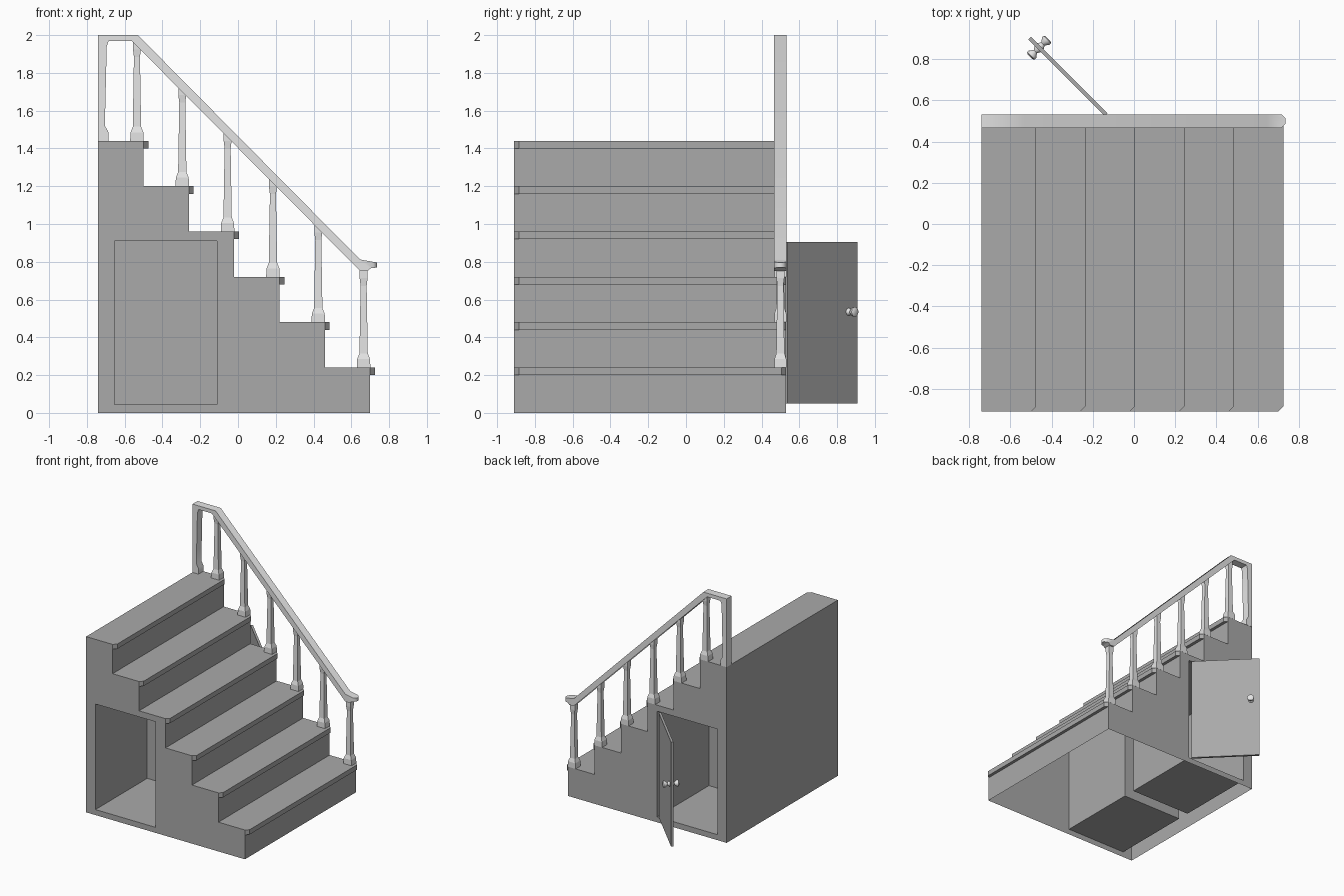
import bpy, bmesh, math
from mathutils import Matrix, Vector

if "Cube" in bpy.data.objects:
    bpy.data.objects.remove(bpy.data.objects["Cube"])


def make_material(name, value):
    mat = bpy.data.materials.new(name)
    mat.use_nodes = True
    colour = (value, value, value, 1)
    mat.diffuse_color = colour
    mat.node_tree.nodes["Principled BSDF"].inputs["Base Color"].default_value = colour
    return mat


stair_grey = make_material("stair grey", 0.40)
rail_grey = make_material("light rail grey", 0.78)


def finish(name, bm, mat):
    bmesh.ops.recalc_face_normals(bm, faces=bm.faces[:])
    mesh = bpy.data.meshes.new(name)
    bm.to_mesh(mesh)
    bm.free()
    mesh.materials.append(mat)
    obj = bpy.data.objects.new(name, mesh)
    bpy.context.collection.objects.link(obj)
    return obj


def prism(points, depth):
    """Closed solid: a 3D outline swept along depth."""
    bm = bmesh.new()
    face = bm.faces.new([bm.verts.new(p) for p in points])
    ext = bmesh.ops.extrude_face_region(bm, geom=[face], use_keep_orig=True)
    moved = [g for g in ext["geom"] if isinstance(g, bmesh.types.BMVert)]
    bmesh.ops.translate(bm, verts=moved, vec=depth)
    return bm


def box(lo, hi):
    outline = [(lo[0], lo[1], lo[2]), (hi[0], lo[1], lo[2]),
               (hi[0], hi[1], lo[2]), (lo[0], hi[1], lo[2])]
    return prism(outline, (0, 0, hi[2] - lo[2]))


STEPS, RUN = 6, 0.24
LEFT, FRONT, BACK = -0.74, -0.91, 0.53
risers = [(LEFT + RUN * (STEPS - i), RUN * (i + 1)) for i in range(STEPS)]

# Stepped body
outline = [(LEFT, FRONT, 0), (risers[0][0], FRONT, 0)]
for i, (x, z) in enumerate(risers):
    outline += [(x, FRONT, z), (x - RUN, FRONT, z)]
body = finish("stair_body", prism(outline, (0, BACK - FRONT, 0)), stair_grey)

# Cupboards cut into both sides
for name, y0, y1 in (("front", FRONT - 0.1, -0.24), ("back", -0.14, BACK + 0.1)):
    cutter = finish(name + "_cupboard_cutter", box((-0.655, y0, 0.045), (-0.11, y1, 0.91)), stair_grey)
    cutter.hide_render = True
    cut = body.modifiers.new(name + " cupboard", 'BOOLEAN')
    cut.object, cut.operation, cut.solver = cutter, 'DIFFERENCE', 'EXACT'
bpy.context.view_layer.update()
carved = bpy.data.meshes.new_from_object(body.evaluated_get(bpy.context.evaluated_depsgraph_get()))
body.modifiers.clear()
body.data = carved
for obj in [o for o in bpy.data.objects if o.name.endswith("_cutter")]:
    bpy.data.objects.remove(obj)

# Open underside
bm = bmesh.new()
bm.from_mesh(carved)
under = [f for f in bm.faces if all(v.co.z < 0.001 for v in f.verts)]
bmesh.ops.delete(bm, geom=under, context='FACES')
bm.to_mesh(carved)
bm.free()

# Tread nosings with clipped corners
LIP = 0.025
for i, (x, z) in enumerate(risers):
    lip = [(x, FRONT, z), (x + LIP, FRONT + LIP, z), (x + LIP, BACK - LIP, z), (x, BACK, z)]
    finish(f"tread_nosing_{i + 1}", prism(lip, (0, 0, -0.04)), stair_grey)

# Handrail with the top post
RAIL_FRONT, RAIL_WIDTH = 0.467, 0.065
rail_points = [(-0.74, 2), (-0.53, 2), (0.646, 0.812), (0.736, 0.796), (0.736, 0.77),
               (0.7, 0.765), (0.685, 0.75), (0.645, 0.753), (-0.536, 1.942),
               (-0.565, 1.97), (-0.685, 1.97), (-0.695, 1.94), (-0.705, 1.52),
               (-0.687, 1.49), (-0.685, 1.44), (-0.74, 1.44)]
bm = prism([(x, RAIL_FRONT, z) for x, z in rail_points], (0, RAIL_WIDTH, 0))
tip = [e for e in bm.edges if all(v.co.x > 0.73 for v in e.verts)
       and abs(e.verts[0].co.y - e.verts[1].co.y) < 0.001]
bmesh.ops.bevel(bm, geom=tip, offset=0.02, segments=1, affect='EDGES')
rail = finish("handrail", bm, rail_grey)


# Square tapered balusters
def baluster(name, x, z, top):
    h = top - z
    sections = [(0, 0.036), (0.045, 0.034), (0.075, 0.022), (h - 0.09, 0.016), (h - 0.05, 0.021), (h, 0.021)]
    bm = bmesh.new()
    y = RAIL_FRONT + RAIL_WIDTH / 2
    rings = []
    for dz, r in sections:
        ry = min(r, RAIL_WIDTH / 2 - 0.001)
        rings.append([bm.verts.new((x + sx * r, y + sy * ry, z + dz))
                      for sx, sy in ((-1, -1), (1, -1), (1, 1), (-1, 1))])
    for a, b in zip(rings, rings[1:]):
        for k in range(4):
            n = (k + 1) % 4
            bm.faces.new((a[k], a[n], b[n], b[k]))
    bm.faces.new(rings[0])
    bm.faces.new(rings[-1])
    finish(name, bm, rail_grey)


for i, (x, z) in enumerate(risers):
    cx = x - 0.035
    rail_mid = 2 - 1.01 * (cx + 0.53) - 0.03
    baluster(f"baluster_{i + 1}", cx, z, min(rail_mid, 1.975))

# Open door, hinged on the back cupboard
hinge = Matrix.Translation((-0.135, 0.53, 0)) @ Matrix.Rotation(math.radians(135), 4, 'Z')
bm = box((0, -0.009, 0.05), (0.525, 0.009, 0.905))
bm.transform(hinge)
finish("cupboard_door", bm, stair_grey)

# Turned knob on each side of the door
knob_profile = [(0.0, 0.022), (0.012, 0.02), (0.026, 0.011), (0.046, 0.026), (0.056, 0.026), (0.062, 0.016), (0.062, 0)]
for side, name in ((1, "inner_knob"), (-1, "outer_knob")):
    bm = bmesh.new()
    verts = [bm.verts.new((r, side * d, 0)) for d, r in knob_profile]
    edges = [bm.edges.new(pair) for pair in zip(verts, verts[1:])]
    bmesh.ops.spin(bm, geom=verts + edges, cent=(0, 0, 0), axis=(0, 1, 0),
                   angle=math.tau, steps=12, use_duplicate=False)
    bmesh.ops.remove_doubles(bm, verts=bm.verts[:], dist=0.0005)
    bm.transform(hinge @ Matrix.Translation(Vector((0.46, 0, 0.535))))
    knob = finish(name, bm, rail_grey)
    knob.select_set(True)

# Soft shading on the rail bends and knobs
rail.select_set(True)
bpy.context.view_layer.objects.active = rail
bpy.ops.object.shade_smooth_by_angle(angle=math.radians(50))
